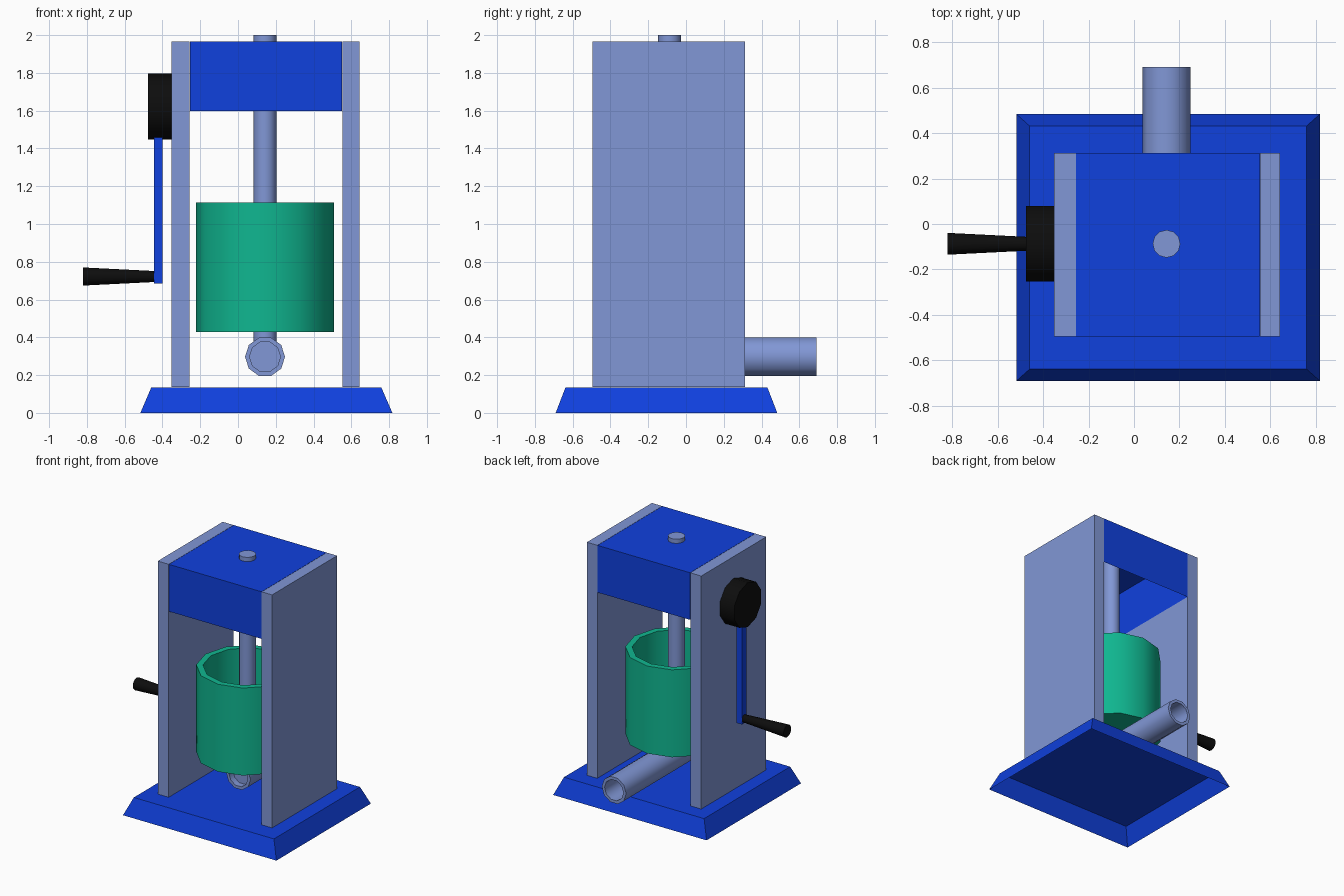
import bpy, bmesh, math
from mathutils import Matrix, Vector

old = bpy.data.objects.get("Cube")
if old:
    bpy.data.objects.remove(old, do_unlink=True)


def material(name, rgb):
    mat = bpy.data.materials.new(name)
    mat.use_nodes = True
    mat.diffuse_color = (*rgb, 1)
    mat.node_tree.nodes["Principled BSDF"].inputs["Base Color"].default_value = (*rgb, 1)
    return mat


blue = material("strong blue", (0.005, 0.052, 0.73))
steel = material("steel blue grey", (0.22, 0.31, 0.67))
green = material("teal green", (0.005, 0.47, 0.28))
black = material("black", (0.004, 0.004, 0.004))


def finish(name, bm, mat, smooth=False):
    mesh = bpy.data.meshes.new(name)
    bm.to_mesh(mesh)
    bm.free()
    mesh.materials.append(mat)
    obj = bpy.data.objects.new(name, mesh)
    bpy.context.collection.objects.link(obj)
    if smooth:
        bpy.ops.object.select_all(action="DESELECT")
        obj.select_set(True)
        bpy.context.view_layer.objects.active = obj
        bpy.ops.object.shade_smooth_by_angle(angle=math.radians(40))
    return obj


def box(name, low, high, mat, taper=(0, 0), open_below=False):
    """Box between two corners; taper pulls the top edges inward."""
    low, high = Vector(low), Vector(high)
    bm = bmesh.new()
    bmesh.ops.create_cube(bm, size=1)
    size, middle = high - low, (low + high) / 2
    for v in bm.verts:
        is_top = v.co.z > 0
        v.co = middle + v.co * size
        if is_top:
            for i in range(2):
                v.co[i] -= math.copysign(taper[i], v.co[i] - middle[i])
    if open_below:
        under = [f for f in bm.faces if f.normal.z < -0.9]
        bmesh.ops.delete(bm, geom=under, context="FACES_ONLY")
    return finish(name, bm, mat)


TURN = {"X": Matrix.Rotation(math.pi / 2, 4, "Y"),
        "Y": Matrix.Rotation(-math.pi / 2, 4, "X"),
        "Z": Matrix.Identity(4)}


def lathe(name, profile, origin, axis, sides, mat):
    """Revolve (radius, distance along axis) points; both ends are capped."""
    bm = bmesh.new()
    rings = []
    for r, h in profile:
        angles = [math.tau * i / sides for i in range(sides)]
        rings.append([bm.verts.new((r * math.cos(a), r * math.sin(a), h)) for a in angles])
    for a, b in zip(rings, rings[1:]):
        for i in range(sides):
            j = (i + 1) % sides
            bm.faces.new((a[i], a[j], b[j], b[i]))
    bm.faces.new(rings[0][::-1])
    bm.faces.new(rings[-1])
    bmesh.ops.recalc_face_normals(bm, faces=bm.faces)
    bm.transform(Matrix.Translation(origin) @ TURN[axis])
    return finish(name, bm, mat, smooth=True)


CX, CY = 0.143, -0.087      # centre of the press
FRONT, BACK = -0.495, 0.312
TOP = 1.967

# Frame: hollow tapered foot, two side plates and a hollow top housing
box("base", (-0.517, -0.69, 0), (0.817, 0.483, 0.135), blue,
    taper=(0.058, 0.052), open_below=True)
for name, x0, x1 in (("right_side_plate", -0.351, -0.256),
                     ("left_side_plate", 0.553, 0.643)):
    box(name, (x0, FRONT, 0.136), (x1, BACK, TOP), steel)
box("top_housing", (-0.254, FRONT, 1.597), (0.551, BACK, TOP), blue, open_below=True)

# Plunger rod, open pot and outlet pipe
lathe("plunger_rod", [(0.061, 0.3), (0.061, 2.0)], (CX, CY, 0), "Z", 12, steel)
lathe("pot", [(0.366, 0.428), (0.366, 1.115), (0.318, 1.115), (0.318, 0.475)],
      (CX, CY, 0), "Z", 12, green)
lathe("outlet_pipe", [(0.082, -0.15), (0.082, -0.2), (0.106, -0.2),
                      (0.106, 0.69), (0.082, 0.69), (0.082, 0.0)],
      (CX, 0, 0.297), "Y", 10, steel)

# Crank on the right-hand side
lathe("crank_hub", [(0.175, -0.476), (0.175, -0.351)], (0, CY, 1.622), "X", 10, black)
box("crank_arm", (-0.446, CY - 0.03, 0.685), (-0.401, CY + 0.03, 1.6), blue)
lathe("crank_handle", [(0.048, -0.82), (0.029, -0.44)], (0, CY, 0.722), "X", 12, black)
